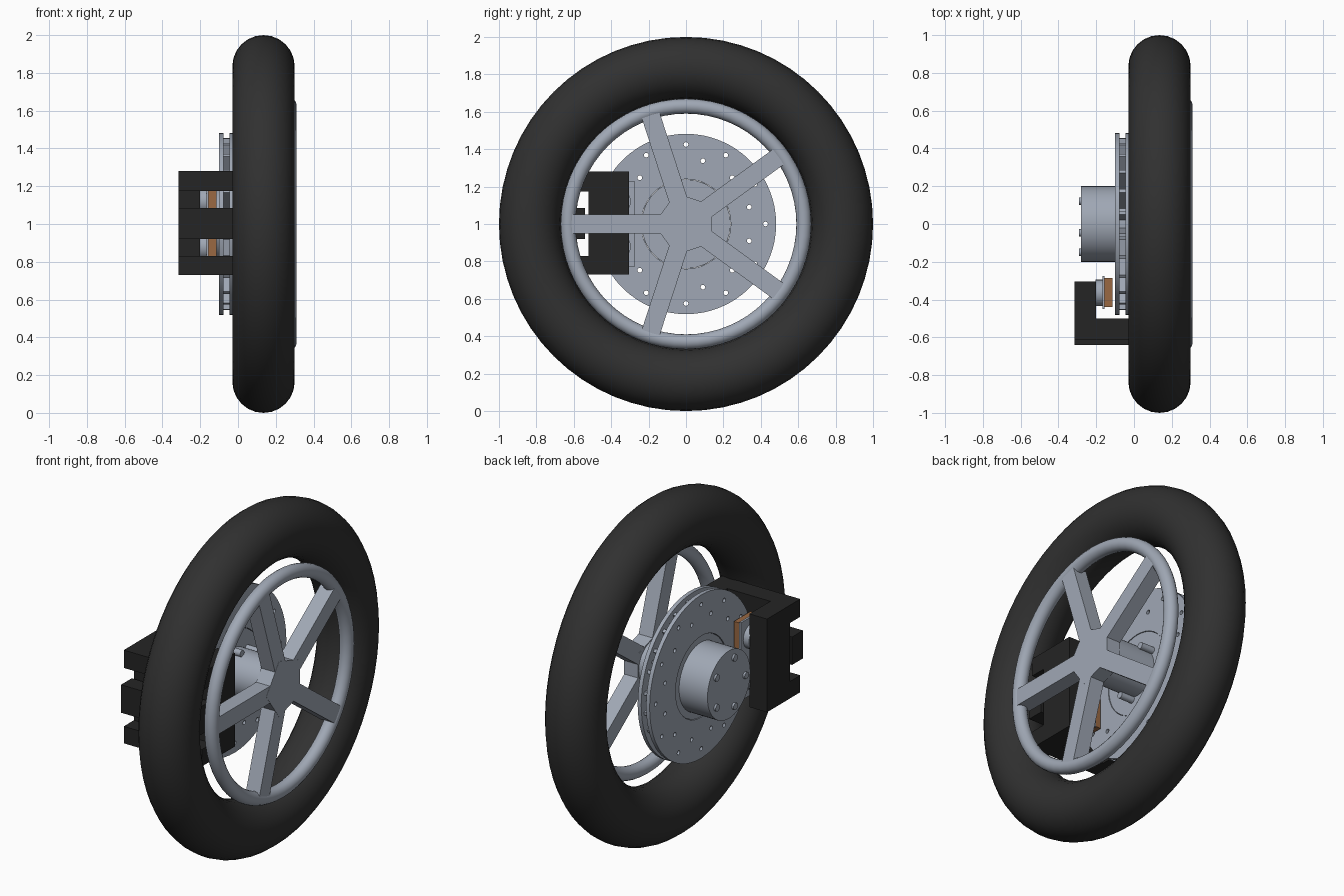
import bpy, bmesh
from math import pi, cos, sin, radians
from mathutils import Matrix, Vector

cube = bpy.data.objects.get("Cube")
if cube:
    bpy.data.objects.remove(cube)


def material(name, color):
    m = bpy.data.materials.new(name)
    m.use_nodes = True
    m.diffuse_color = (*color, 1)
    m.node_tree.nodes["Principled BSDF"].inputs["Base Color"].default_value = (*color, 1)
    return m


METAL = material("brushed metal", (0.35, 0.39, 0.46))
RUBBER = material("tyre rubber", (0.03, 0.03, 0.03))
BLACK = material("caliper black", (0.018, 0.018, 0.018))
COPPER = material("pad copper", (0.32, 0.14, 0.055))
HUB = Vector((0, 0, 1))


def finish(obj, mat, smooth=False):
    obj.data.materials.append(mat)
    if smooth:
        bpy.ops.object.select_all(action='DESELECT')
        obj.select_set(True)
        bpy.context.view_layer.objects.active = obj
        bpy.ops.object.shade_smooth_by_angle(angle=radians(35))
    return obj


def mesh_object(name, bm, mat, smooth=False):
    bmesh.ops.recalc_face_normals(bm, faces=bm.faces)
    mesh = bpy.data.meshes.new(name)
    bm.to_mesh(mesh)
    bm.free()
    obj = bpy.data.objects.new(name, mesh)
    bpy.context.collection.objects.link(obj)
    return finish(obj, mat, smooth)


def add_prism(bm, x0, x1, r, sides, y=0, z=1, phase=0):
    """Regular prism lying along x."""
    ring = [phase + 2 * pi * i / sides for i in range(sides)]
    face = bm.faces.new([bm.verts.new((x0, y + r * cos(a), z + r * sin(a))) for a in ring])
    out = bmesh.ops.extrude_face_region(bm, geom=[face], use_keep_orig=True)
    top = [v for v in out["geom"] if isinstance(v, bmesh.types.BMVert)]
    bmesh.ops.translate(bm, verts=top, vec=(x1 - x0, 0, 0))


def prism(name, x0, x1, r, mat, sides=48, **place):
    bm = bmesh.new()
    add_prism(bm, x0, x1, r, sides, **place)
    return mesh_object(name, bm, mat, sides > 8)


def add_box(bm, xs, ys, zs, turn=0):
    """Box from ranges, optionally turned about the axle."""
    size = [b - a for a, b in (xs, ys, zs)]
    mid = [(a + b) / 2 for a, b in (xs, ys, zs)]
    m = Matrix.Translation(mid) @ Matrix.Diagonal((*size, 1))
    if turn:
        m = Matrix.Translation(HUB) @ Matrix.Rotation(turn, 4, 'X') @ Matrix.Translation(-HUB) @ m
    bmesh.ops.create_cube(bm, size=1, matrix=m)


def box(name, xs, ys, zs, mat):
    bm = bmesh.new()
    add_box(bm, xs, ys, zs)
    return mesh_object(name, bm, mat)


def torus(name, x, major, minor, mat, segs, sides):
    bpy.ops.mesh.primitive_torus_add(location=(x, 0, 1), rotation=(0, pi / 2, 0),
                                     major_radius=major, minor_radius=minor,
                                     major_segments=segs, minor_segments=sides)
    obj = bpy.context.object
    obj.name = name
    return finish(obj, mat, True)


# Tyre and rim
torus("tyre", 0.135, 0.835, 0.165, RUBBER, 64, 24)
torus("rim", 0.27, 0.63, 0.04, METAL, 64, 16)

# Five spokes, pentagonal centre and axle
bm = bmesh.new()
for k in range(5):
    add_box(bm, (0.215, 0.305), (0.08, 0.615), (0.95, 1.05), radians(36 + 72 * k))
mesh_object("spokes", bm, METAL)
prism("spoke_centre", 0.214, 0.306, 0.173, METAL, sides=5, phase=radians(36))
prism("axle", -0.03, 0.22, 0.135, METAL)

# Hub behind the wheel, with through bolts
prism("hub_flange", -0.095, -0.025, 0.238, METAL)
prism("hub_barrel", -0.28, -0.09, 0.2, METAL)
bm = bmesh.new()
for k in range(5):
    a = radians(36 + 72 * k)
    add_prism(bm, -0.292, 0.06, 0.02, 16, y=0.15 * cos(a), z=1 + 0.15 * sin(a))
mesh_object("hub_bolts", bm, METAL, True)


# Drilled disc plates: filled outlines with hole splines
def add_outline(curve, cx, cy, r, n):
    s = curve.splines.new('POLY')
    s.points.add(n - 1)
    for i, p in enumerate(s.points):
        a = 2 * pi * i / n
        p.co = (cx + r * cos(a), cy + r * sin(a), 0, 1)
    s.use_cyclic_u = True


def disc_plate(name, x):
    curve = bpy.data.curves.new(name, 'CURVE')
    curve.dimensions = '2D'
    curve.fill_mode = 'BOTH'
    curve.extrude = 0.0115
    add_outline(curve, 0, 0, 0.482, 64)
    add_outline(curve, 0, 0, 0.24, 48)
    for k in range(24):
        a, r = radians(15 * k), 0.35 if k % 2 else 0.425
        add_outline(curve, r * cos(a), r * sin(a), 0.0125, 12)
    obj = bpy.data.objects.new(name, curve)
    bpy.context.collection.objects.link(obj)
    obj.location = (x, 0, 1)
    obj.rotation_euler = (0, pi / 2, 0)
    bpy.ops.object.select_all(action='DESELECT')
    obj.select_set(True)
    bpy.context.view_layer.objects.active = obj
    bpy.ops.object.convert(target='MESH')
    finish(bpy.context.object, METAL, True)


disc_plate("disc_plate_inner", -0.0885)
disc_plate("disc_plate_outer", -0.0335)

# Cooling vanes between the plates, clear of the holes
bm = bmesh.new()
for k in range(24):
    add_box(bm, (-0.08, -0.042), (0.23, 0.458), (0.99, 1.01), radians(7.5 + 15 * k))
mesh_object("disc_vanes", bm, METAL)

# Caliper, pads and pistons are mirrored about the disc mid-plane
MID = -0.06


def span(side, near, far):
    return tuple(sorted((MID + side * near, MID + side * far)))


for side, label in ((-1, "inner"), (1, "outer")):
    box("caliper_plate_" + label, span(side, 0.14, 0.255), (-0.52, -0.305), (0.73, 1.28), BLACK)
    box("pad_backing_" + label, span(side, 0.095, 0.107), (-0.45, -0.275), (0.77, 1.23), METAL)
    box("brake_pad_" + label, span(side, 0.053, 0.095), (-0.44, -0.285), (0.78, 1.22), COPPER)
    for z, place in ((1.12, "upper"), (0.88, "lower")):
        prism(f"piston_{label}_{place}", *span(side, 0.107, 0.145), 0.07, METAL,
              sides=32, y=-0.365, z=z)

# Bridges joining both caliper halves
FULL = span(1, -0.255, 0.255)
box("caliper_bridge_upper", FULL, (-0.615, -0.5), (1.175, 1.28), BLACK)
box("caliper_bridge_lower", FULL, (-0.615, -0.5), (0.73, 0.83), BLACK)
box("caliper_bridge_middle", FULL, (-0.64, -0.54), (0.92, 1.085), BLACK)
